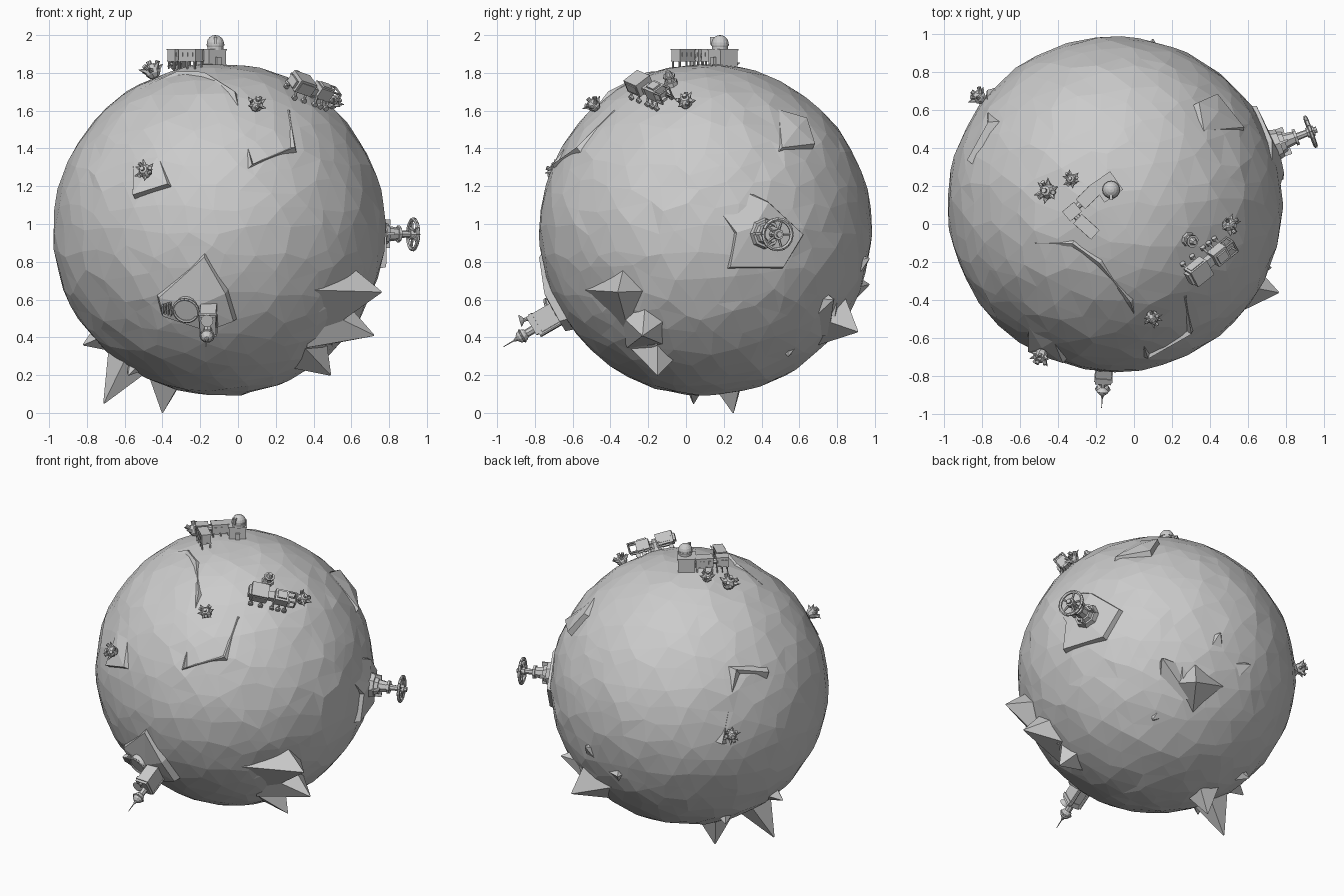
import bpy, bmesh, math, random
from mathutils import Vector as V, Matrix as Mx

if "Cube" in bpy.data.objects:
    bpy.data.objects.remove(bpy.data.objects["Cube"])

random.seed(4)
C, R = V((-0.10, 0.105, 0.97)), 0.88


def finish(name, bm, M=Mx()):
    bmesh.ops.recalc_face_normals(bm, faces=bm.faces)
    me = bpy.data.meshes.new(name)
    bm.to_mesh(me)
    bm.free()
    ob = bpy.data.objects.new(name, me)
    ob.matrix_world = M
    bpy.context.collection.objects.link(ob)
    return ob


def box(bm, c, s, rz=0):
    m = Mx.Translation(c) @ Mx.Rotation(math.radians(rz), 4, 'Z') @ Mx.Diagonal((*s, 1))
    bmesh.ops.create_cube(bm, size=1, matrix=m)


def cyl(bm, a, b, r1, r2=None, n=8):
    a, b = V(a), V(b)
    m = Mx.Translation((a + b) / 2) @ (b - a).to_track_quat('Z', 'Y').to_matrix().to_4x4()
    bmesh.ops.create_cone(bm, cap_ends=True, segments=n, radius1=r1,
                          radius2=r1 if r2 is None else r2, depth=(b - a).length, matrix=m)


def ball(bm, c, r, n=8):
    bmesh.ops.create_uvsphere(bm, u_segments=n, v_segments=n // 2 + 1, radius=r, matrix=Mx.Translation(c))


def hoop(bm, c, rad, r, n=16):
    p = [V(c) + V((rad * math.cos(i * math.tau / n), rad * math.sin(i * math.tau / n), 0)) for i in range(n)]
    for i in range(n):
        cyl(bm, p[i - 1], p[i], r, n=6)


def on(view, a, b, h=0):
    """Point on the globe from coordinates read in one view, raised by h."""
    i, j, k, s = {'front': (0, 2, 1, -1), 'right': (1, 2, 0, 1), 'top': (0, 1, 2, 1), 'back': (0, 2, 1, 1)}[view]
    d = V((0, 0, 0))
    d[i], d[j] = a - C[i], b - C[j]
    d[k] = s * math.sqrt(max(R * R - d[i] ** 2 - d[j] ** 2, 0))
    return C + d.normalized() * (R + h)


def frame(p, spin=0):
    q = (p - C).to_track_quat('Z', 'Y').to_matrix().to_4x4()
    return Mx.Translation(p) @ q @ Mx.Rotation(math.radians(spin), 4, 'Z')


def plate(name, view, pts, inset=0.82):
    bm = bmesh.new()
    mid = sum((on(view, a, b, h) for a, b, h in pts), V()) / len(pts)
    low = [bm.verts.new(on(view, a, b, -0.03)) for a, b, h in pts]
    top = [bm.verts.new(mid.lerp(on(view, a, b, h), inset)) for a, b, h in pts]
    d = (mid - C).normalized()
    cap = bm.verts.new(C + d * (R + sum(p[2] for p in pts) / len(pts)))
    for i in range(len(pts)):
        bm.faces.new((low[i - 1], low[i], top[i], top[i - 1]))
        bm.faces.new((top[i - 1], top[i], cap))
    bm.faces.new(low)
    finish(name, bm)


def ridge(name, view, pts, inner, outer):
    bm = bmesh.new()
    p = [on(view, a, b, h) for a, b, h in pts]
    rows = []
    for i, q in enumerate(p):
        n = (q - C).normalized()
        t = p[min(i + 1, len(p) - 1)] - p[max(i - 1, 0)]
        side = n.cross(t).normalized()
        e = [C + (q + side * w - C).normalized() * (R - 0.02) for w in (-inner, outer)]
        rows.append([bm.verts.new(v) for v in (e[0], q, e[1])])
    for a, b in zip(rows, rows[1:]):
        for k in range(3):
            bm.faces.new((a[k], b[k], b[(k + 1) % 3], a[(k + 1) % 3]))
    bm.faces.new(rows[0])
    bm.faces.new(rows[-1])
    finish(name, bm)


# faceted globe
bm = bmesh.new()
bmesh.ops.create_icosphere(bm, subdivisions=4, radius=1)
for v in bm.verts:
    j = V([random.uniform(-0.04, 0.04) for _ in range(3)])
    v.co = C + (v.co + j).normalized() * (R + random.uniform(-0.005, 0.006))
finish('globe', bm)

# raised terrain plates and cliff lines
plate('front_plate', 'front', [(-.17, .88, .03), (-.45, .63, .04), (-.42, .52, .05), (-.15, .43, .05),
                               (.01, .49, .05), (-.04, .66, .05)])
plate('right_plate', 'right', [(.22, 1.24, -.01), (.44, 1.13, .03), (.64, .94, .04), (.52, .75, .05),
                               (.21, .75, .05), (.25, .95, .03), (.1, 1.15, -.01)], 0.86)
plate('back_right_ledge', 'right', [(.47, 1.63, .0), (.63, 1.55, .04), (.68, 1.39, .04), (.48, 1.37, .03)])
plate('front_left_ledge', 'front', [(-.57, 1.38, .0), (-.55, 1.12, .05), (-.34, 1.19, .04), (-.41, 1.38, .0)])
ridge('front_cliff', 'top', [(-.52, -.1, 0), (-.32, -.1, .012), (-.18, -.2, .015), (-.02, -.4, .02),
                             (.07, -.69, .02), (.29, -.56, .025), (.27, -.38, 0)], .05, .03)
ridge('left_cliff', 'top', [(-.86, .33, .02), (-.74, .52, .035), (-.78, .71, .02)], .07, .07)

# angular rock clusters: (tip, foot, width)
clusters = {
    'right_rocks': [((.76, -.36, .64), (.45, -.3, .65), .24), ((.72, -.23, .41), (.42, -.2, .5), .2),
                    ((.49, -.15, .2), (.33, -.15, .37), .17), ((.57, -.44, .86), (.42, -.3, .68), .17),
                    ((.62, -.1, .68), (.4, -.2, .5), .18)],
    'back_rocks': [((.25, .91, .43), (.1, .7, .55), .24), ((.1, .97, .82), (.05, .75, .7), .2),
                   ((.32, .84, .86), (.15, .7, .65), .2), ((.3, .54, .3), (.2, .55, .45), .15),
                   ((-.15, .97, .68), (-.02, .75, .65), .18), ((.42, .78, .6), (.2, .65, .55), .18)],
    'bottom_rocks': [((-.4, .25, 0), (-.36, .2, .32), .2), ((-.71, .04, .05), (-.5, .07, .4), .2),
                     ((-.82, .1, .36), (-.6, .1, .45), .16), ((-.58, -.06, .2), (-.45, .1, .4), .18),
                     ((-.6, .42, .26), (-.45, .25, .4), .18)],
}
for name, spikes in clusters.items():
    bm = bmesh.new()
    for k, (tip, foot, w) in enumerate(spikes):
        cyl(bm, foot, tip, w, 0.004, 4 + k % 2)
    finish(name, bm)

# spiky pods scattered on the ground
for k, (view, a, b, s) in enumerate([('top', -.44, .17, 1.15), ('top', -.32, .23, .85), ('top', .09, -.47, .95),
                                     ('top', .48, 0, 1), ('front', -.465, 1.26, 1), ('back', -.79, 1.03, 1)]):
    bm = bmesh.new()
    ball(bm, (0, 0, .015), .038)
    for i in range(6):
        t = i * math.tau / 6
        d = V((math.cos(t), math.sin(t), .35 + .25 * (i % 2)))
        cyl(bm, d * .018 + V((0, 0, .008)), d * .06 + V((0, 0, .008)), .019, .001, 5)
        e = V((math.cos(t + .5), math.sin(t + .5), 1.2)) * .026
        if i % 2:
            cyl(bm, e, e * 1.6, .009, .011, 8)
    cyl(bm, (0, 0, .04), (0, 0, .065), .011, .012)
    p = on(view, a, b, .045 if 'front' == view else .015)
    finish('spiky_pod_%d' % (k + 1), bm, frame(p, 40 * k) @ Mx.Scale(s, 4))

# summit station: stilted modules joined by corridors
bm = bmesh.new()
for x, y, sx, sy, rz in [(-.325, .065, .075, .06, 40), (-.25, -.015, .12, .06, -42), (-.24, .145, .11, .065, 45)]:
    box(bm, (x, y, 1.893), (sx, sy, .058), rz)
    box(bm, (x, y, 1.924), (sx + .006, sy + .006, .006), rz)
    box(bm, (x, y, 1.864), (sx + .004, sy + .004, .006), rz)
    rot = Mx.Rotation(math.radians(rz), 3, 'Z')
    for i in (-1, 0, 1):
        for j in (-1, 1):
            q = rot @ V((i * sx * .44, j * sy * .42, 0))
            box(bm, (x + q.x, y + q.y, 1.843), (.007, .007, .045), rz)
            w = rot @ V((i * sx * .3, j * (sy / 2 + .001), 0))
            box(bm, (x + w.x, y + w.y, 1.897), (.016, .006, .022), rz)
cyl(bm, (-.325, .065, 1.89), (-.25, -.015, 1.89), .018)
cyl(bm, (-.325, .065, 1.89), (-.24, .145, 1.89), .018)
cyl(bm, (-.24, .145, 1.89), (-.15, .2, 1.89), .018)
finish('station_modules', bm)
bm = bmesh.new()
box(bm, (-.14, .195, 1.872), (.11, .11, .1), 35)
box(bm, (-.14, .195, 1.922), (.118, .118, .008), 35)
box(bm, (-.108, .15, 1.855), (.03, .03, .06), 35)
cyl(bm, (-.12, .18, 1.92), (-.12, .18, 1.952), .042, n=16)
cyl(bm, (-.12, .18, 1.945), (-.12, .18, 1.952), .048, n=16)
ball(bm, (-.12, .18, 1.954), .046, 16)
box(bm, (-.12, .147, 1.97), (.016, .04, .04), 0)
finish('observatory_tower', bm)

# crawler with two cabins, legs and a rail frame
bm = bmesh.new()
box(bm, (-.085, 0, .075), (.11, .10, .075))
box(bm, (-.085, 0, .075), (.085, .108, .05))
box(bm, (-.147, 0, .07), (.014, .07, .045))
box(bm, (-.01, 0, .06), (.05, .05, .04))
box(bm, (.06, 0, .07), (.085, .08, .065))
box(bm, (.06, .0, .106), (.06, .05, .014))
box(bm, (0, 0, .035), (.25, .03, .014))
for x in (-.12, -.055, .02, .06, .1):
    for y in (-.045, .045):
        cyl(bm, (x, y * .6, .05), (x, y * 1.2, .012), .007, n=6)
        cyl(bm, (x, y * 1.2 - .008, .008), (x, y * 1.2 + .008, .008), .015)
for y in (-.035, .035):
    cyl(bm, (.1, y, .1), (.15, y, .1), .006, n=6)
    cyl(bm, (.15, y, .1), (.15, y, .04), .006, n=6)
    cyl(bm, (.15, y, .04), (.1, y, .04), .006, n=6)
cyl(bm, (.15, -.035, .1), (.15, .035, .1), .006, n=6)
finish('crawler', bm, frame(on('top', .365, -.175), -25))
bm = bmesh.new()
for z0, z1, r0, r1 in [(-.01, .02, .042, .036), (.02, .045, .026, .024), (.045, .055, .034, .034), (.055, .08, .022, .012)]:
    cyl(bm, (0, 0, z0), (0, 0, z1), r0, r1)
finish('beacon', bm, frame(on('top', .285, -.08)))

# valve-like wheel on a stepped mast
bm = bmesh.new()
for z0, z1, r0, r1 in [(-.02, .035, .09, .075), (.035, .06, .062, .055), (.06, .115, .042, .034),
                       (.115, .13, .044, .044), (.13, .24, .02, .016)]:
    cyl(bm, (0, 0, z0), (0, 0, z1), r0, r1)
for i in range(4):
    t = i * math.pi / 2
    box(bm, (.06 * math.cos(t), .06 * math.sin(t), .05), (.03, .012, .05), 90 * i)
hoop(bm, (0, 0, .205), .08, .011)
cyl(bm, (0, 0, .185), (0, 0, .225), .028)
for i in range(5):
    t = i * math.tau / 5
    cyl(bm, (0, 0, .205), (.08 * math.cos(t), .08 * math.sin(t), .205), .007, n=6)
finish('wheel_mast', bm, frame(on('right', .41, .95, .01)))

# front instrument: block, hub with needle, small dish, and round hatch
bm = bmesh.new()
box(bm, (0, .02, .07), (.085, .11, .15))
box(bm, (0, .02, .12), (.095, .12, .02))
cyl(bm, (0, 0, .14), (0, 0, .19), .022)
ball(bm, (0, 0, .215), .035, 10)
hoop(bm, (0, 0, .215), .036, .005, 10)
cyl(bm, (0, 0, .24), (0, 0, .265), .014, .006)
cyl(bm, (0, 0, .26), (0, 0, .33), .004, .002, 6)
cyl(bm, (0, .06, .13), (0, .07, .17), .01)
cyl(bm, (0, .07, .165), (0, .075, .185), .012, .034, 12)
for x in (-.035, .035):
    cyl(bm, (x, -.045, .0), (x, -.045, .13), .01)
finish('instrument', bm, frame(on('front', -.15, .53, .03)))
bm = bmesh.new()
cyl(bm, (0, 0, -.02), (0, 0, .02), .065, n=20)
hoop(bm, (0, 0, .022), .066, .008, 20)
for i in range(4):
    box(bm, (-.085 - .014 * i, 0, .005), (.008, .07 - .008 * i, .03))
finish('round_hatch', bm, frame(on('front', -.265, .57, .04)))
